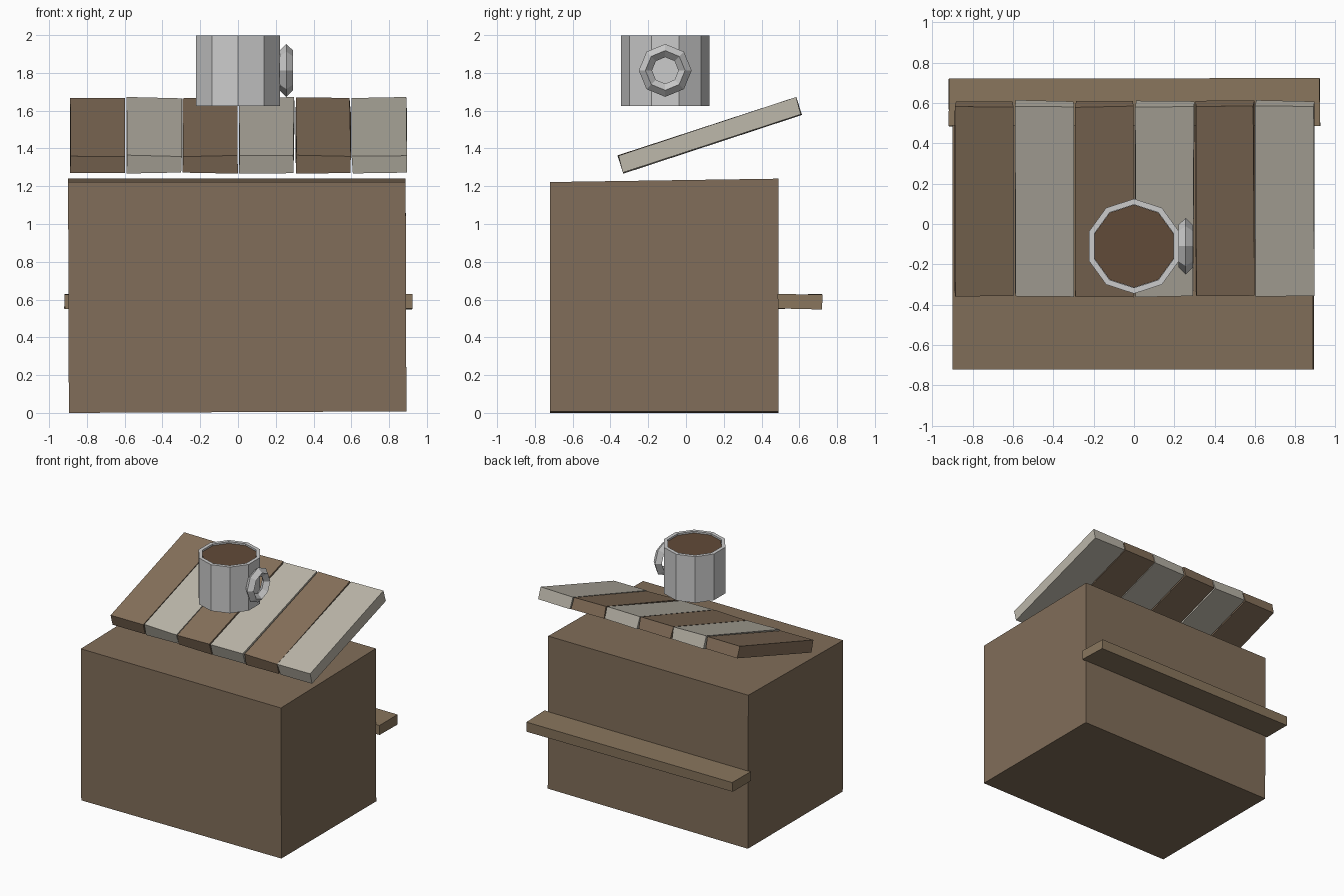
import bpy, bmesh, math, random
from mathutils import Matrix, Vector

if "Cube" in bpy.data.objects:
    bpy.data.objects.remove(bpy.data.objects["Cube"])

random.seed(4)


def material(name, rgb):
    m = bpy.data.materials.new(name)
    m.diffuse_color = (*rgb, 1)
    m.use_nodes = True
    m.node_tree.nodes["Principled BSDF"].inputs["Base Color"].default_value = m.diffuse_color
    return m


body_brown = material("body_brown", (0.22, 0.155, 0.10))
slat_brown = material("slat_brown", (0.24, 0.165, 0.105))
slat_pale = material("slat_pale", (0.50, 0.47, 0.40))
shelf_wood = material("shelf_wood", (0.25, 0.18, 0.11))
drink_brown = material("drink_brown", (0.12, 0.07, 0.04))


def finish(name, bm, mat=None):
    bmesh.ops.recalc_face_normals(bm, faces=bm.faces)
    me = bpy.data.meshes.new(name)
    bm.to_mesh(me)
    bm.free()
    ob = bpy.data.objects.new(name, me)
    bpy.context.collection.objects.link(ob)
    if mat:
        me.materials.append(mat)
    return ob


def box(name, centre, size, mat, pitch=0.0, wobble=0.0):
    """Box with slightly uneven hand-cut corners."""
    bm = bmesh.new()
    bmesh.ops.create_cube(bm, size=1)
    for v in bm.verts:
        v.co = Vector(c * s + random.uniform(-wobble, wobble) for c, s in zip(v.co, size))
    bm.transform(Matrix.Translation(centre) @ Matrix.Rotation(pitch, 4, 'X'))
    return finish(name, bm, mat)


# Stall body, top rising slightly to the back
body = box("stall_body", (-0.002, -0.115, 0.615), (1.787, 1.21, 1.23), body_brown)
for v in body.data.vertices:
    if v.co.z > 0.6:
        v.co.z = 1.24 if v.co.y > 0 else 1.222
        v.co.x -= 0.004
    else:
        v.co.z = 0.0 if v.co.x < 0 else 0.008

# Shelf on the back
box("back_shelf", (0, 0.603, 0.59), (1.84, 0.235, 0.08), shelf_wood, wobble=0.004)

# Sloping striped awning
for i in range(6):
    box(f"awning_slat_{i + 1}", (-0.742 + 0.298 * i, 0.125, 1.47), (0.288, 0.99, 0.094),
        slat_pale if i % 2 else slat_brown, math.radians(18.2), wobble=0.004)

# Mug: ten-sided profile rings, open at the top with a shallow recess
MUG = Vector((0, -0.11, 0))


def lathe(name, profile, sides, mat=None):
    bm = bmesh.new()
    rings = []
    for r, z in profile:
        rings.append([bm.verts.new(MUG + Vector((r * math.sin(a), r * math.cos(a), z)))
                      for a in (math.tau * k / sides for k in range(sides))])
    for a, b in zip(rings, rings[1:]):
        for k in range(sides):
            n = (k + 1) % sides
            bm.faces.new((a[k], a[n], b[n], b[k]))
    bm.faces.new(rings[0])
    bm.faces.new(rings[-1])
    return finish(name, bm, mat)


lathe("mug_cup", [(0.235, 1.625), (0.235, 1.998), (0.206, 1.998), (0.206, 1.93)], 10)
lathe("mug_drink", [(0.205, 1.935), (0.205, 1.985)], 10, drink_brown)

# Mug handle: eight-sided ring with a diamond section, facing +x
bm = bmesh.new()
rings = []
for k in range(8):
    a = math.tau * k / 8
    ring = []
    for j in range(4):
        b = math.tau * j / 4
        r = 0.105 + 0.035 * math.cos(b)
        ring.append(bm.verts.new((0.256 + 0.036 * math.sin(b),
                                  -0.11 + r * math.sin(a), 1.813 + r * math.cos(a))))
    rings.append(ring)
for k in range(8):
    p, q = rings[k], rings[(k + 1) % 8]
    for j in range(4):
        n = (j + 1) % 4
        bm.faces.new((p[j], p[n], q[n], q[j]))
finish("mug_handle", bm)
